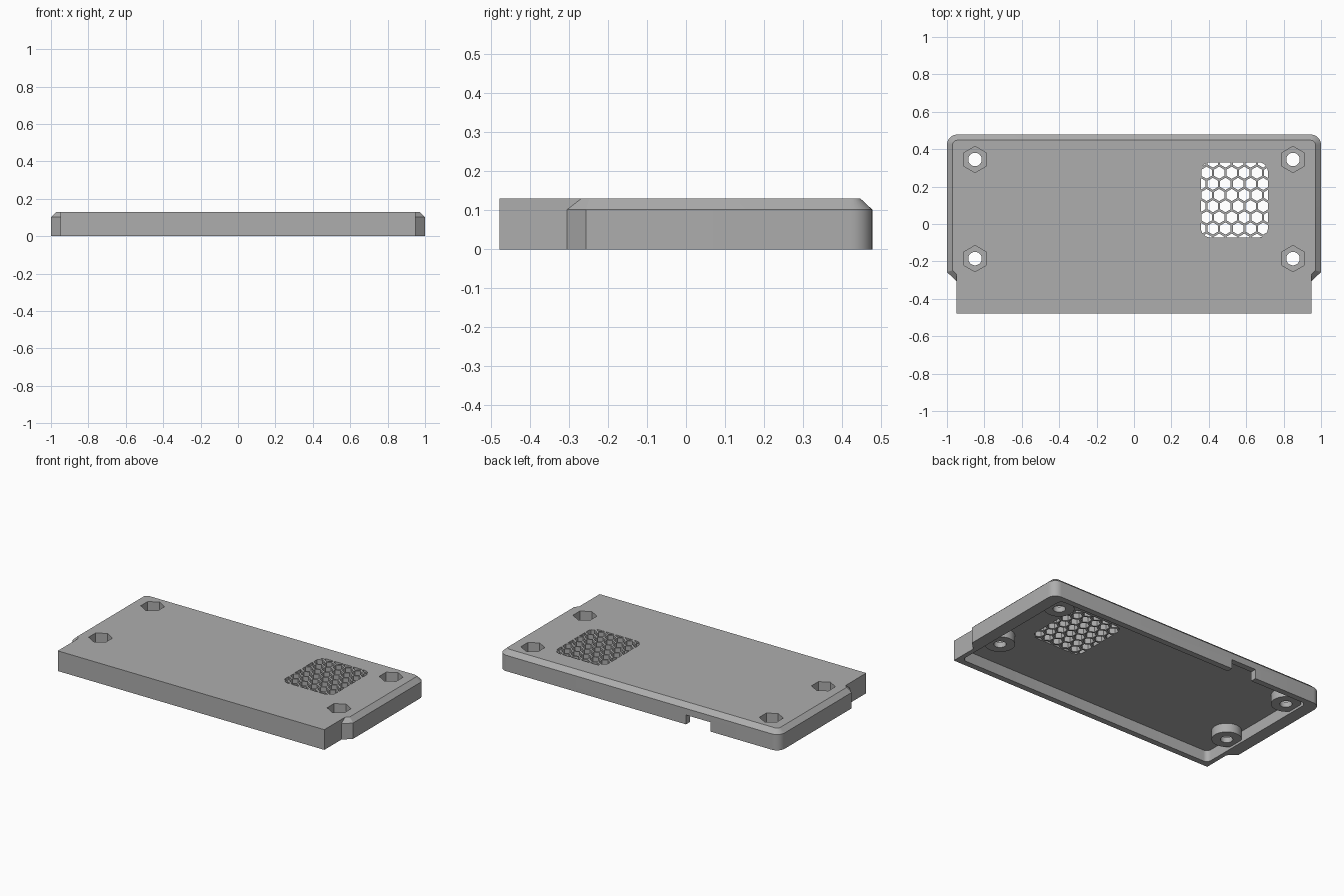
import bpy, bmesh, math

if "Cube" in bpy.data.objects:
    bpy.data.objects.remove(bpy.data.objects["Cube"])

grey = bpy.data.materials.new("mid_grey")
grey.diffuse_color = (0.42, 0.42, 0.42, 1)
grey.use_nodes = True
grey.node_tree.nodes["Principled BSDF"].inputs["Base Color"].default_value = grey.diffuse_color


def loft(name, loops):
    """Closed solid through stacked loops of (x, y, z) points."""
    bm = bmesh.new()
    rings = [[bm.verts.new(p) for p in loop] for loop in loops]
    n = len(rings[0])
    for a, b in zip(rings, rings[1:]):
        for i in range(n):
            j = (i + 1) % n
            bm.faces.new((a[i], a[j], b[j], b[i]))
    bm.faces.new(rings[0][::-1])
    bm.faces.new(rings[-1])
    bmesh.ops.recalc_face_normals(bm, faces=bm.faces)
    me = bpy.data.meshes.new(name)
    bm.to_mesh(me)
    bm.free()
    ob = bpy.data.objects.new(name, me)
    bpy.context.collection.objects.link(ob)
    me.materials.append(grey)
    return ob


def prism(name, pts, z0, z1):
    return loft(name, [[(x, y, z) for x, y in pts] for z in (z0, z1)])


def ngon(cx, cy, r, n):
    """Regular polygon with a corner pointing to +y."""
    return [(cx + r * math.sin(-2 * math.pi * i / n),
             cy + r * math.cos(2 * math.pi * i / n)) for i in range(n)]


def rounded(x0, x1, y0, y1, r, seg=6):
    pts = []
    for k, (cx, cy) in enumerate([(x1 - r, y1 - r), (x0 + r, y1 - r),
                                  (x0 + r, y0 + r), (x1 - r, y0 + r)]):
        for s in range(seg + 1):
            a = math.pi / 2 * (k + s / seg)
            pts.append((cx + r * math.cos(a), cy + r * math.sin(a)))
    return pts


def join(name, obs):
    bpy.ops.object.select_all(action='DESELECT')
    for o in obs:
        o.select_set(True)
    bpy.context.view_layer.objects.active = obs[0]
    bpy.ops.object.join()
    obs[0].name = name
    return obs[0]


def boolean(ob, tool, op):
    m = ob.modifiers.new("cut", 'BOOLEAN')
    m.operation, m.solver, m.object = op, 'EXACT', tool
    bpy.context.view_layer.objects.active = ob
    bpy.ops.object.modifier_apply(modifier=m.name)
    bpy.data.objects.remove(tool)


def outline(z, i):
    """Cover outline: narrow front tongue, wider rounded back, edges inset by i."""
    right = [(0.95, -0.478), (0.95, -0.305 + 1.2 * i), (1 - i, -0.257 + 0.3 * i)]
    for s in range(9):
        a = math.pi / 2 * s / 8
        r = 0.055 - i
        right.append((0.945 + r * math.cos(a), 0.423 + r * math.sin(a)))
    return [(x, y, z) for x, y in right + [(-x, y) for x, y in right[::-1]]]


# Cover body with bevelled sides and back, hollow underneath
cover = loft("cover", [outline(0, 0), outline(0.102, 0), outline(0.13, 0.03)])
boolean(cover, prism("cavity", rounded(-0.92, 0.92, -0.44, 0.44, 0.03), -0.1, 0.072), 'DIFFERENCE')

# Cable notch in the back wall
notch = [(-0.51, 0.40), (-0.335, 0.40), (-0.335, 0.6), (-0.51, 0.6)]
boolean(cover, prism("notch", notch, -0.1, 0.06), 'DIFFERENCE')

# Screw bosses, nut pockets and screw holes
spots = [(sx * 0.85, y) for sx in (-1, 1) for y in (0.345, -0.185)]
for x, y in spots:
    boolean(cover, prism("boss", ngon(x, y, 0.087, 32), 0.015, 0.1), 'UNION')
for x, y in spots:
    boolean(cover, prism("nut_pocket", ngon(x, y, 0.07, 6), 0.05, 0.3), 'DIFFERENCE')
    boolean(cover, prism("screw_hole", ngon(x, y, 0.036, 32), -0.1, 0.2), 'DIFFERENCE')

# Honeycomb vent, clipped to a rounded square
cells = []
for row in range(8):
    for col in range(7):
        x = 0.321 + 0.0672 * col + (0.0336 if row % 2 == 0 else 0)
        cells.append(prism("cell", ngon(x, 0.334 - 0.0597 * row, 0.0325, 6), 0.03, 0.2))
vent = join("vent", cells)
boolean(vent, prism("vent_area", rounded(0.358, 0.716, -0.072, 0.33, 0.05), 0.0, 0.17), 'INTERSECT')
boolean(cover, vent, 'DIFFERENCE')

# Smooth the round surfaces, keep the edges sharp
bpy.ops.object.select_all(action='DESELECT')
cover.select_set(True)
bpy.context.view_layer.objects.active = cover
bpy.ops.object.shade_smooth_by_angle(angle=math.radians(25))
